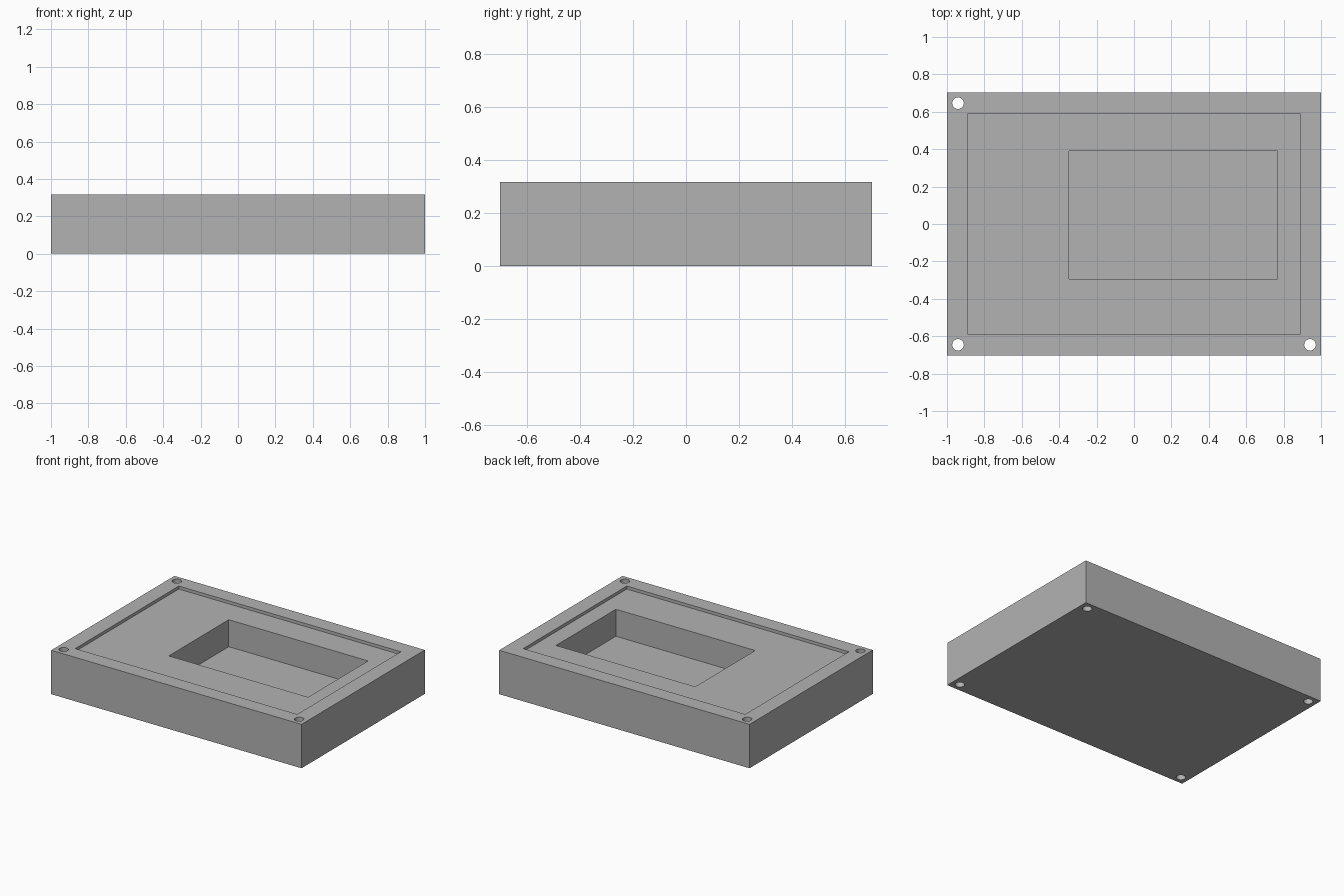
import bpy

if "Cube" in bpy.data.objects:
    bpy.data.objects.remove(bpy.data.objects["Cube"])

W, D, H = 1.0, 0.703, 0.317      # half width, half depth, height
RIM_Z, FLOOR_Z = 0.295, 0.10     # shallow recess level, deep pocket floor

grey = bpy.data.materials.new("light_grey")
grey.diffuse_color = (0.45, 0.45, 0.45, 1)
grey.use_nodes = True
grey.node_tree.nodes["Principled BSDF"].inputs["Base Color"].default_value = grey.diffuse_color


def box(name, x0, x1, y0, y1, z0, z1):
    bpy.ops.mesh.primitive_cube_add(size=1, location=((x0 + x1) / 2, (y0 + y1) / 2, (z0 + z1) / 2))
    ob = bpy.context.object
    ob.name = name
    ob.scale = (x1 - x0, y1 - y0, z1 - z0)
    bpy.ops.object.transform_apply(location=True, rotation=False, scale=True)
    ob.data.materials.append(grey)
    return ob


def hole(name, x, y, z0, z1):
    bpy.ops.mesh.primitive_cylinder_add(vertices=32, radius=0.031, depth=z1 - z0,
                                        location=(x, y, (z0 + z1) / 2))
    ob = bpy.context.object
    ob.name = name
    ob.data.materials.append(grey)
    return ob


# Solid tray block
tray = box("tray", -W, W, -D, D, 0, H)

# Shallow recess and off-centre deep pocket
cutters = [box("recess_cutter", -0.887, 0.887, -0.591, 0.591, RIM_Z, H + 0.1),
           box("pocket_cutter", -0.347, 0.766, -0.294, 0.39, FLOOR_Z, H + 0.2)]

# Corner screw holes: three go through, the back right one is blind from below
for sx in (-1, 1):
    for sy in (-1, 1):
        top = RIM_Z if sx == sy == 1 else H + 0.1
        cutters.append(hole("screw_hole_cutter", sx * 0.941, sy * 0.646, -0.1, top))

for c in cutters:
    m = tray.modifiers.new(c.name, 'BOOLEAN')
    m.operation = 'DIFFERENCE'
    m.solver = 'EXACT'
    m.object = c

# Apply the cuts and drop the cutters
bpy.ops.object.select_all(action='DESELECT')
bpy.context.view_layer.objects.active = tray
tray.select_set(True)
for m in list(tray.modifiers):
    bpy.ops.object.modifier_apply(modifier=m.name)
for c in cutters:
    bpy.data.objects.remove(c)
bpy.ops.object.shade_smooth_by_angle()
